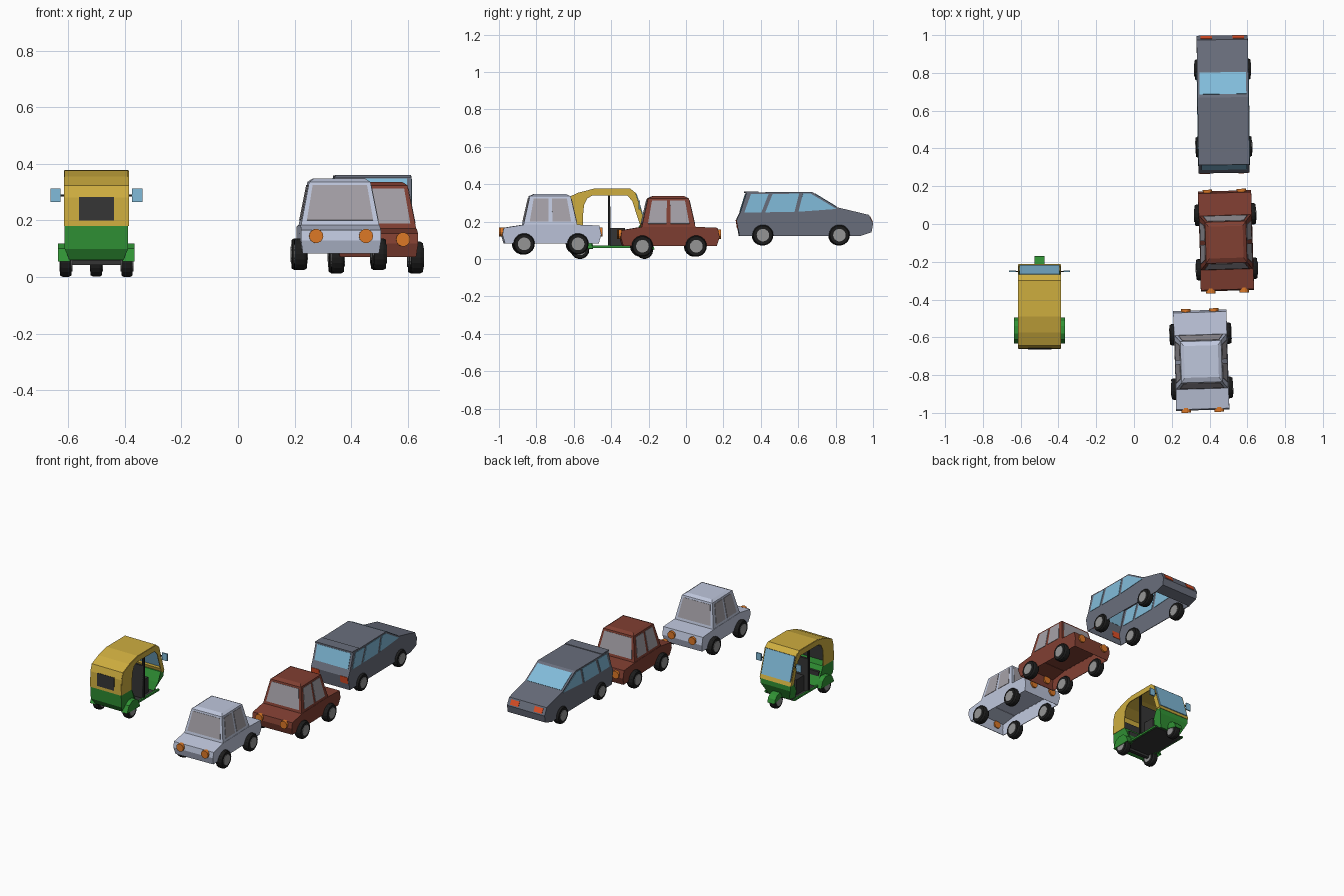
import bpy, bmesh, math
from mathutils import Matrix, Vector

if "Cube" in bpy.data.objects:
    bpy.data.objects.remove(bpy.data.objects["Cube"])

COL = dict(white=(.52, .57, .72), red=(.22, .05, .032), grey=(.14, .155, .2), blue=(.22, .5, .7),
           glass=(.37, .35, .38), orange=(.72, .19, .02), lamp=(.75, .08, .02), black=(.012, .012, .012),
           hub=(.3, .3, .3), yellow=(.62, .42, .05), green=(.03, .29, .035), dark=(.035, .035, .035))
MATS = {}
M = Matrix()          # placement of the vehicle being built


def place(x, y, z=0, rot=0):
    global M
    M = Matrix.Translation((x, y, z)) @ Matrix.Rotation(rot, 4, 'Z')


def mesh(name, verts, faces, col, thick=0):
    me = bpy.data.meshes.new(name)
    me.from_pydata([M @ Vector(v) for v in verts], [], faces)
    bm = bmesh.new()
    bm.from_mesh(me)
    bmesh.ops.recalc_face_normals(bm, faces=bm.faces)
    bm.to_mesh(me)
    bm.free()
    if col not in MATS:
        MATS[col] = bpy.data.materials.new(col)
        MATS[col].diffuse_color = (*COL[col], 1)
    me.materials.append(MATS[col])
    ob = bpy.data.objects.new(name, me)
    bpy.context.collection.objects.link(ob)
    if thick:
        s = ob.modifiers.new("thickness", 'SOLIDIFY')
        s.thickness, s.offset = thick, 0
    return ob


def prism(name, pts, col, x=0, open_last=False, sides=True, closed=True):
    """Profile of (y, z, half width) spanned across x; the last edge may stay open."""
    n = len(pts)
    v = [(x + s * w, y, z) for s in (-1, 1) for y, z, w in pts]
    m = n if closed and not open_last else n - 1
    f = [(i, (i + 1) % n, n + (i + 1) % n, n + i) for i in range(m)]
    if sides:
        f += [tuple(range(n)), tuple(range(n, 2 * n))]
    return mesh(name, v, f, col, 0 if sides and not open_last else .004)


def box(name, x, y, z, col):
    """Box from (min, max) ranges."""
    w = (x[1] - x[0]) / 2
    prism(name, [(y[0], z[0], w), (y[1], z[0], w), (y[1], z[1], w), (y[0], z[1], w)], col, (x[0] + x[1]) / 2)


def panel(name, c, u, v, col):
    """Thin pane inside the quad c (bottom left, bottom right, top right, top left)."""
    a, b, d, e = map(Vector, c)
    q = [a.lerp(b, s).lerp(e.lerp(d, s), t) for s, t in
         ((u[0], v[0]), (u[1], v[0]), (u[1], v[1]), (u[0], v[1]))]
    mesh(name, q, [(0, 1, 2, 3)], col, .008)


def lathe(name, prof, x, y, z, col, axis='X', n=18):
    """Solid turned around an axis; prof = (radius, offset along axis)."""
    v = []
    for r, o in prof:
        for i in range(n):
            a = 2 * math.pi * i / n
            c, s = r * math.cos(a), r * math.sin(a)
            v.append((x + o, y + c, z + s) if axis == 'X' else (x + c, y + o, z + s))
    f = [(k * n + i, k * n + (i + 1) % n, (k + 1) * n + (i + 1) % n, (k + 1) * n + i)
         for k in range(len(prof) - 1) for i in range(n)]
    f += [tuple(range(n)), tuple(range((len(prof) - 1) * n, len(prof) * n))]
    return mesh(name, v, f, col)


def wheel(name, x, y, z, r, w):
    h = w / 2
    lathe(name + "_tyre", [(r * .62, -h), (r * .9, -h), (r, -h * .55), (r, h * .55), (r * .9, h), (r * .62, h)],
          x, y, z, 'black')
    lathe(name + "_hub", [(r * .6, -h - .003), (r * .6, h + .003)], x, y, z, 'hub')


def wheels(name, xs, ys, z, r, w):
    for y in ys:
        for s in (-1, 1):
            wheel(name, s * xs, y, z, r, w)


def saloon(name, col, rear_lamp):
    # lower body, open underneath
    prism(name + "_body", [(-.248, .083, .133), (-.262, .13, .14), (-.256, .165, .14), (-.146, .183, .138),
                           (.134, .183, .138), (.254, .178, .14), (.264, .13, .14), (.25, .083, .133)],
          col, open_last=True)
    # tapered cabin with a shallow domed roof
    rings = [(.137, -.15, .136, .18), (.107, -.115, .101, .335), (.09, -.09, .078, .346)]
    v = [p for w, y0, y1, z in rings for p in ((-w, y0, z), (w, y0, z), (w, y1, z), (-w, y1, z))]
    f = [(k + i, k + (i + 1) % 4, k + 4 + (i + 1) % 4, k + 4 + i) for k in (0, 4) for i in range(4)]
    mesh(name + "_cabin", v, f + [(8, 9, 10, 11)], col, .004)
    # windows set in the four cabin faces
    for i, spans in enumerate([[(.06, .94)], [(.1, .46), (.54, .9)]] * 2):
        j = (i + 1) % 4
        for u in spans:
            panel(name + "_window", (v[i], v[j], v[4 + j], v[4 + i]), u, (.13, .93), 'glass')
    # round lamps
    for s in (-1, 1):
        lathe(name + "_front_lamp", [(.025, -.275), (.025, -.25)], s * .088, 0, .145, 'orange', 'Y', 14)
        lathe(name + "_rear_lamp", [(.025, .25), (.025, .274)], s * rear_lamp, 0, .145, 'orange', 'Y', 14)
    wheels(name + "_wheel", .14, (-.148, .14), .081, .057, .044)


# two small saloons
place(.356, -.722, 0, .03)
saloon("white_car", 'white', .074)
place(.487, -.09, -.012, .03)
saloon("red_car", 'red', .09)

# estate car, facing the back
place(.472, .635, 0, .015)
W = .134
prism("estate_body", [(y, z, W) for y, z in (
    (-.35, .123), (-.364, .21), (-.345, .25), (-.312, .355), (.035, .358), (.172, .275),
    (.34, .235), (.362, .19), (.354, .145), (.29, .123))], 'grey', open_last=True)
box("estate_spoiler", (-W, W), (-.322, -.25), (.352, .361), 'grey')
panel("estate_windscreen", ((-W, .172, .275), (W, .172, .275), (W, .035, .358), (-W, .035, .358)),
      (.04, .96), (.04, .88), 'blue')
panel("estate_rear_window", ((-W, -.345, .25), (W, -.345, .25), (W, -.312, .355), (-W, -.312, .355)),
      (.05, .95), (.02, .92), 'blue')
side = [((-.325, .25), (-.234, .25), (-.196, .347), (-.29, .347)),
        ((-.213, .25), (-.057, .252), (-.032, .35), (-.174, .348)),
        ((-.036, .253), (.168, .268), (.03, .35), (-.012, .35))]
for s in (-1, 1):
    for q in side:
        mesh("estate_side_window", [(s * W, y, z) for y, z in q], [(0, 1, 2, 3)], 'blue', .008)
    a, b = sorted((s * .055, s * .115))
    panel("estate_front_lamp", ((a, .361, .193), (b, .361, .193), (b, .341, .233), (a, .341, .233)),
          (0, 1), (.1, .85), 'lamp')
    a, b = sorted((s * .075, s * .13))
    panel("estate_tail_lamp", ((a, -.357, .165), (b, -.357, .165), (b, -.364, .21), (a, -.364, .21)),
          (0, 1), (0, 1), 'lamp')
wheels("estate_wheel", .127, (-.226, .183), .128, .056, .042)

# three-wheeled taxi, facing the back
place(-.5, 0)
W = .112
outer = [(-.66, .18), (-.656, .28), (-.642, .323), (-.575, .353), (-.49, .375), (-.30, .376), (-.268, .35), (-.215, .18)]
inner = [(-.55, .18), (-.55, .24), (-.545, .29), (-.527, .325), (-.50, .34), (-.315, .34), (-.288, .312), (-.245, .18)]
prism("taxi_canopy", [(y, z, W) for y, z in outer[:-1]], 'yellow', sides=False, closed=False)
for s in (-1, 1):
    n = len(outer)
    mesh("taxi_side_frame", [(s * W, y, z) for y, z in outer + inner],
         [(i, i + 1, n + i + 1, n + i) for i in range(n - 1)], 'yellow', .005)
    box("taxi_post", (s * .102 - .006, s * .102 + .006), (-.418, -.406), (.065, .36), 'black')
    # mirror on an arm
    box("taxi_mirror", (s * .144 - .018, s * .144 + .018), (-.255, -.247), (.265, .312), 'blue')
    box("taxi_mirror_arm", (s * .12 - .012, s * .12 + .012), (-.255, -.249), (.285, .292), 'black')
    # rear mudguard
    prism("taxi_rear_fender", [(y, z, .02) for y, z in ((-.63, .055), (-.61, .1), (-.58, .117), (-.54, .117),
                                                        (-.515, .1), (-.497, .055))],
          'green', s * .114, open_last=True)
# green rear tub, floor and front cowl
prism("taxi_rear_tub", [(-.66, .18, W), (-.655, .1, W), (-.63, .06, .095), (-.49, .06, .095),
                        (-.51, .1, W), (-.55, .18, W)], 'green')
box("taxi_floor", (-.1, .1), (-.6, -.26), (.058, .066), 'dark')
for s in (-1, 1):
    box("taxi_sill", (s * .104 - .006, s * .104 + .006), (-.52, -.26), (.06, .072), 'green')
prism("taxi_front_cowl", [(-.215, .18, W), (-.215, .14, .108), (-.25, .065, .075), (-.29, .065, .09),
                          (-.275, .12, W), (-.25, .18, W)], 'green')
prism("taxi_front_band", [(-.222, .2, W), (-.212, .172, W), (-.24, .172, W), (-.248, .2, W)], 'yellow')
panel("taxi_windscreen", ((-W, -.215, .18), (W, -.215, .18), (W, -.268, .35), (-W, -.268, .35)),
      (.03, .97), (.1, 1), 'blue')
panel("taxi_rear_window", ((-.062, -.66, .2), (.062, -.66, .2), (.062, -.656, .283), (-.062, -.656, .283)),
      (0, 1), (0, 1), 'dark')
# seats and driver partition
box("taxi_passenger_seat", (-.1, .1), (-.63, -.52), (.066, .15), 'dark')
box("taxi_seat_back", (-.1, .1), (-.64, -.615), (.15, .27), 'dark')
box("taxi_partition", (-.1, .1), (-.418, -.404), (.066, .28), 'dark')
box("taxi_driver_seat", (-.075, .075), (-.404, -.325), (.066, .165), 'dark')
# front mudguard, fork and wheels
arc = [math.radians(a) for a in range(0, 151, 30)]
prism("taxi_front_fender", [(-.222 + .052 * math.cos(a), .05 + .054 * math.sin(a), .025) for a in arc],
      'green', open_last=True)
box("taxi_axle", (-.1, .1), (-.575, -.555), (.043, .06), 'dark')
wheel("taxi_front_wheel", 0, -.222, .047, .046, .04)
wheels("taxi_rear_wheel", .108, (-.567,), .05, .05, .04)

for m in bpy.data.materials:
    if m.users and not m.is_grease_pencil:
        m.use_nodes = True
        m.node_tree.nodes["Principled BSDF"].inputs["Base Color"].default_value = m.diffuse_color
